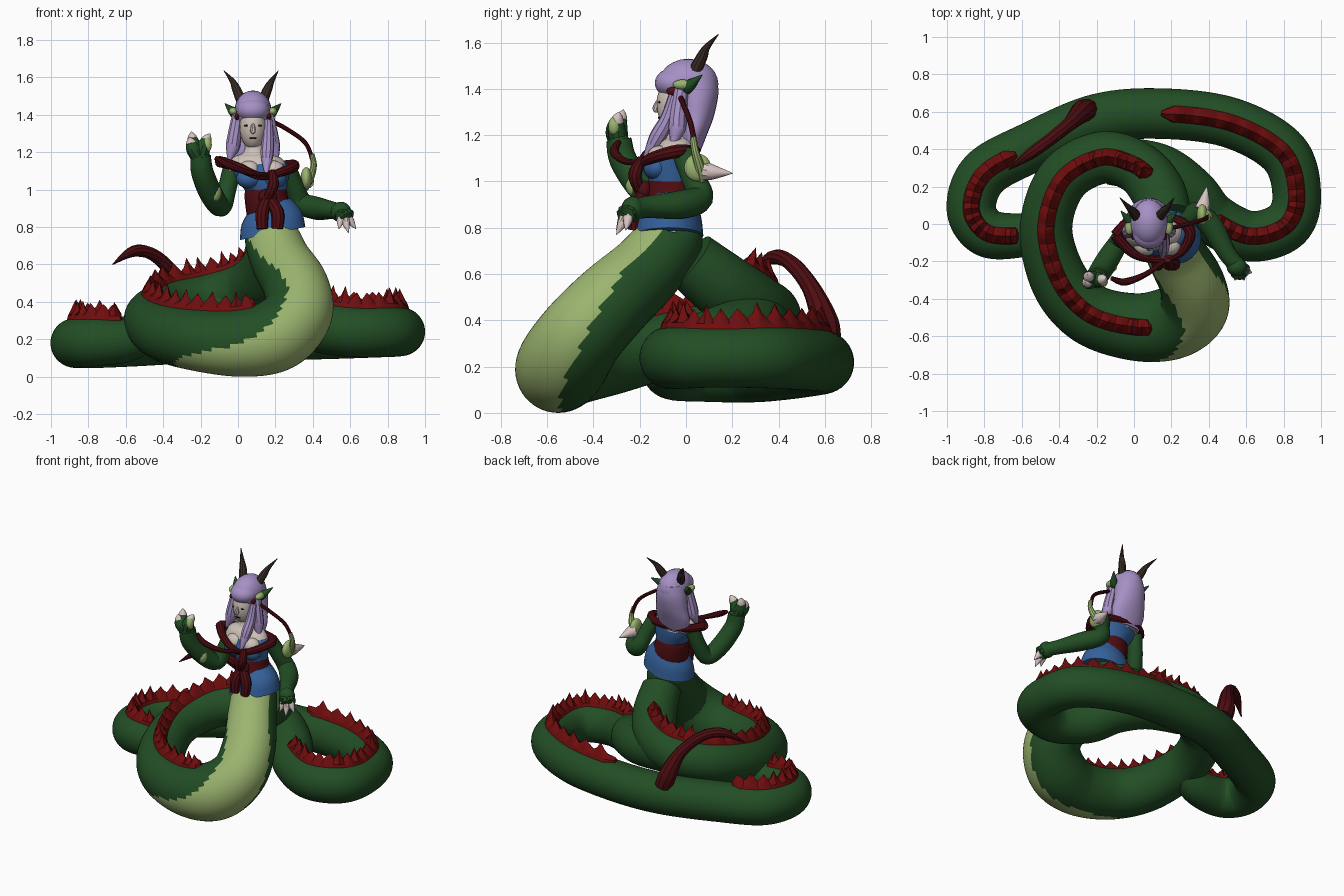
import bpy, bmesh, math, random
from mathutils import Vector

random.seed(4)
cube = bpy.data.objects.get("Cube")
if cube:
    bpy.data.objects.remove(cube)
parts = []


def material(name, *rgb):
    m = bpy.data.materials.new(name)
    m.use_nodes = True
    m.diffuse_color = (*rgb, 1)
    m.node_tree.nodes["Principled BSDF"].inputs["Base Color"].default_value = (*rgb, 1)
    return m


green = material("scale green", .016, .075, .018)
pale = material("belly green", .33, .46, .16)
red = material("fin red", .16, .004, .004)
maroon = material("sash maroon", .075, .004, .006)
lilac = material("hair lilac", .38, .28, .56)
skin = material("skin", .62, .54, .48)
blue = material("cloth blue", .035, .12, .33)
horn = material("horn brown", .045, .026, .02)
ivory = material("claw ivory", .68, .56, .54)


def add_mesh(name, verts, faces, *mats):
    me = bpy.data.meshes.new(name)
    me.from_pydata([tuple(v) for v in verts], [], faces)
    bm = bmesh.new()
    bm.from_mesh(me)
    bmesh.ops.recalc_face_normals(bm, faces=bm.faces)
    bm.to_mesh(me)
    bm.free()
    ob = bpy.data.objects.new(name, me)
    bpy.context.collection.objects.link(ob)
    for m in mats:
        me.materials.append(m)
    parts.append(ob)
    return ob


def spline(points, steps):
    """Catmull-Rom samples through points of any dimension."""
    p = [Vector(q) for q in points]
    p = [p[0]] + p + [p[-1]]
    out = []
    for a, b, c, d in zip(p, p[1:], p[2:], p[3:]):
        for k in range(steps):
            t = k / steps
            out.append(b + ((c - a) * t + (a * 2 - b * 5 + c * 4 - d) * t * t
                            + (b * 3 - a - c * 3 + d) * t ** 3) / 2)
    return out + [p[-1]]


def skin_rings(name, rings, *mats):
    n = len(rings[0])
    faces = [(i * n + j, i * n + (j + 1) % n, (i + 1) * n + (j + 1) % n, (i + 1) * n + j)
             for i in range(len(rings) - 1) for j in range(n)]
    faces += [tuple(range(n)), tuple(range((len(rings) - 1) * n, len(rings) * n))]
    return add_mesh(name, [v for r in rings for v in r], faces, *mats)


def tangent(s, i):
    return (s[min(i + 1, len(s) - 1)] - s[max(i - 1, 0)]).to_3d().normalized()


def tube(name, points, mat, sides=10, steps=5, extra=()):
    """Round sweep along points of (x, y, z, radius)."""
    s = spline(points, steps)
    t = tangent(s, 0)
    side = t.orthogonal().normalized()
    rings = []
    for i, p in enumerate(s):
        new = tangent(s, i)
        side = t.rotation_difference(new) @ side
        t = new
        up = t.cross(side)
        rings.append([p.to_3d() + (side * math.cos(a) + up * math.sin(a)) * p[3]
                      for a in (math.tau * j / sides for j in range(sides))])
    return skin_rings(name, rings, mat, *extra)


def loft(name, points, mat, tilt=0, sides=24, steps=4):
    """Stacked ellipses given as (x, y, z, radius x, radius y)."""
    return skin_rings(name, [[(p[0] + p[3] * math.cos(a), p[1] + p[4] * math.sin(a),
                               p[2] + tilt * math.cos(a))
                              for a in (math.tau * j / sides for j in range(sides))]
                             for p in spline(points, steps)], mat)


def ball(name, loc, size, mat):
    bpy.ops.mesh.primitive_uv_sphere_add(segments=20, ring_count=12, radius=1, location=loc)
    ob = bpy.context.object
    ob.name, ob.scale = name, size
    ob.data.materials.append(mat)
    parts.append(ob)


# Serpent body: a front coil that circles back up behind the waist, then the tail loops
STEPS, SIDES = 12, 48
coil = [(.18, -.07, .82, .1), (.18, -.07, .75, .145), (.23, -.17, .62, .16),
        (.31, -.32, .48, .175), (.32, -.45, .34, .185), (.2, -.53, .22, .195),
        (0, -.55, .18, .18), (-.24, -.48, .2, .165), (-.4, -.3, .24, .155),
        (-.47, -.02, .31, .14), (-.38, .24, .37, .14), (-.17, .355, .41, .14),
        (.02, .3, .46, .14), (.13, .17, .54, .145), (.18, .02, .66, .13)]
tail = [(-.12, .34, .39, .13), (.13, .29, .37, .14), (.3, .17, .33, .14), (.42, .03, .27, .138),
        (.62, -.065, .24, .135), (.81, -.01, .24, .135), (.87, .15, .24, .13),
        (.8, .38, .24, .135), (.52, .54, .23, .135), (.15, .59, .22, .135),
        (-.2, .56, .21, .135), (-.55, .41, .19, .135), (-.8, .27, .18, .135),
        (-.87, .08, .18, .132), (-.78, -.05, .185, .13), (-.58, -.06, .2, .115),
        (-.45, -.04, .3, .1)]
body = tube("front_coil", coil, green, SIDES, STEPS, [pale])
tube("tail_loops", tail, green, SIDES, STEPS)

# Belly scales: faces turned to the belly direction, which rolls along the body
belly = spline([(0, -1, .2, .2), (.3, -.9, .3, .4), (.5, -.8, .1, .5),
                (.15, -.6, -.7, .65), (0, -.5, -.8, 1)], STEPS * 2)
for f in body.data.polygons:
    ring = f.index // SIDES
    if ring < len(belly):
        k = belly[ring]
        f.material_index = int(f.normal.dot(k.to_3d().normalized()) > k[3])


# Jagged back fins along stretches of the body
def fin(name, path, start, end):
    s = spline(path, STEPS)
    a, b = int(start * STEPS), int(end * STEPS)
    rings = []
    for i in range(a, b + 1):
        p, t = s[i], tangent(s, i)
        up = (Vector((0, 0, 1)) - t * t.z).normalized()
        side = t.cross(up)
        c = p.to_3d() + up * p[3]
        ends = min(1, (min(i - a, b - i) + 1) / 3)
        h = (random.uniform(.075, .105), .06, .035, .055)[i % 4] * ends
        w = .048 * ends
        rings.append([c - side * w - up * .02, c - side * w * .8 + up * .015, c + up * h,
                      c + side * w * .8 + up * .015, c + side * w - up * .02])
    skin_rings(name, rings, red)


fin("coil_fin", coil, 5.4, 12.9)
fin("left_loop_fin", tail, 2.8, 9)
fin("right_loop_fin", tail, 11.3, 15)

# Curled tail plume
tube("tail_plume", [(-.25, .61, .3, .06), (-.28, .6, .39, .06), (-.34, .54, .54, .04),
                    (-.45, .45, .65, .034), (-.56, .37, .67, .03), (-.67, .29, .6, .003)], maroon)

# Clothing and torso
loft("skirt", [(.185, -.075, .765, .175, .15), (.18, -.07, .85, .16, .135),
               (.17, -.06, .92, .11, .1)], blue, .035)
loft("sash", [(.16, -.06, .86, .113, .105), (.16, -.06, .91, .12, .112),
              (.15, -.06, .97, .115, .108), (.15, -.06, 1.01, .108, .1)], maroon)
loft("bodice", [(.15, -.06, .99, .108, .1), (.13, -.06, 1.06, .14, .11),
                (.12, -.05, 1.12, .16, .1), (.11, -.04, 1.14, .15, .09)], blue)
loft("chest", [(.11, -.05, 1.1, .17, .1), (.1, -.04, 1.17, .13, .08),
               (.09, -.03, 1.2, .06, .055), (.08, -.03, 1.28, .04, .045)], skin)
for name, x in (("right", .06), ("left", .19)):
    ball(name + "_bust_cloth", (x, -.125, 1.06), (.07, .06, .055), blue)
    ball(name + "_bust", (x, -.115, 1.1), (.062, .055, .055), skin)
tube("collar", [(-.1, -.06, 1.15, .03), (0, -.16, 1.12, .025), (.13, -.19, 1.07, .02),
                (.25, -.15, 1.1, .025), (.3, -.04, 1.13, .03), (.2, .03, 1.13, .025),
                (0, .03, 1.14, .025), (-.1, -.06, 1.15, .03)], maroon)
ball("sash_knot", (.16, -.18, .96), (.05, .035, .045), maroon)
for name, x in (("right", .13), ("left", .21)):
    tube(name + "_sash_end", [(.16, -.18, .96, .025), (x, -.21, .88, .036), (x, -.22, .79, .03)], maroon)
tube("sash_drape", [(.16, -.2, .96, .025), (.19, -.22, 1.03, .03), (.18, -.19, 1.1, .018)], maroon)
tube("loose_ribbon", [(.16, -.2, 1.08, .012), (.06, -.27, 1.09, .015), (-.05, -.31, 1.13, .02),
                      (-.12, -.29, 1.17, .012)], maroon)

# Head and face
ball("head", (.08, -.045, 1.335), (.072, .082, .12), skin)
tube("nose", [(.08, -.115, 1.36, .006), (.08, -.13, 1.315, .015), (.08, -.12, 1.3, .004)], skin)
ball("mouth", (.08, -.115, 1.275), (.02, .006, .005), maroon)
for name, sx in (("right", -1), ("left", 1)):
    ball(name + "_eye", (.08 + sx * .032, -.115, 1.342), (.017, .005, .005), horn)
    tube(name + "_horn", [(.075 + sx * .06, .04, 1.48, .028), (.075 + sx * .085, .07, 1.54, .024),
                          (.075 + sx * .105, .09, 1.58, .015), (.07 + sx * .145, .14, 1.635, .002)], horn)
    tube(name + "_ear", [(.08 + sx * .07, -.02, 1.39, .02), (.08 + sx * .1, .01, 1.41, .028),
                         (.08 + sx * .15, .07, 1.46, .002)], green)
    ball(name + "_inner_ear", (.08 + sx * .105, -.015, 1.418), (.024, .042, .022), pale)
    ball(name + "_headband_knot", (.08 + sx * .085, -.055, 1.39), (.013, .03, .018), maroon)

# Hair
ball("hair_cap", (.08, .01, 1.42), (.1, .13, .11), lilac)
ball("fringe", (.08, -.045, 1.425), (.09, .09, .068), lilac)
loft("back_hair", [(.08, .04, 1.46, .085, .09), (.08, .05, 1.38, .105, .09), (.08, .045, 1.28, .115, .075),
                   (.08, .03, 1.2, .125, .06), (.08, .02, 1.11, .1, .035)], lilac)
for name, sx in (("right", -1), ("left", 1)):
    tube(name + "_side_lock", [(.08 + sx * .08, -.02, 1.4, .032), (.08 + sx * .1, -.035, 1.28, .038),
                               (.08 + sx * .11, -.04, 1.22, .036), (.08 + sx * .13, -.06, 1.15, .006)], lilac)
tube("front_lock", [(.16, -.05, 1.37, .025), (.16, -.08, 1.27, .032), (.155, -.13, 1.18, .034),
                    (.15, -.19, 1.07, .004)], lilac)

# Arms
tube("right_arm", [(-.03, -.03, 1.12, .05), (-.06, -.06, 1, .05), (-.09, -.11, .91, .055),
                   (-.14, -.19, .97, .062), (-.19, -.27, 1.09, .06), (-.2, -.29, 1.18, .055)], green, 16)
tube("left_arm", [(.26, -.01, 1.12, .05), (.3, .03, 1.02, .052), (.34, .06, .93, .058),
                  (.42, -.02, .9, .062), (.5, -.16, .89, .048), (.55, -.22, .88, .045)], green, 16)
ball("forearm_patch", (-.125, -.225, .985), (.035, .035, .05), pale)
ball("hand_patch", (-.165, -.31, 1.24), (.025, .026, .04), pale)


# Clawed hands
def hand(name, palm, tips, bulge, width, claw):
    palm, bulge = Vector(palm), Vector(bulge)
    ball(name + "_palm", palm, (.055, .05, .055), green)
    for i, tip in enumerate(Vector(t) for t in tips):
        mid = palm.lerp(tip, .45) + bulge
        end = palm.lerp(tip, claw) + bulge * .6
        tube(f"{name}_finger_{i}", [(*palm, width), (*mid, width), (*end, width * .7)], green)
        tube(f"{name}_claw_{i}", [(*end, width * .72), (*end.lerp(tip, .5), width * .5), (*tip, .002)], ivory)


hand("right_hand", (-.2, -.29, 1.16),
     [(-.25, -.27, 1.31), (-.26, -.31, 1.28), (-.15, -.29, 1.3)], (-.01, -.01, 0), .04, .74)
hand("left_hand", (.55, -.23, .88),
     [(.54, -.3, .79), (.59, -.3, .77), (.63, -.26, .79)], (.01, -.01, .015), .038, .32)

# Braided cord with a pointed charm
tube("cord", [(.15, -.03, 1.38, .012), (.25, -.01, 1.33, .012), (.36, .02, 1.25, .012),
              (.4, .04, 1.15, .012)], maroon)
tube("cord_tip", [(.395, .03, 1.19, .013), (.405, .04, 1.13, .017), (.385, .06, 1.06, .022),
                  (.36, .07, 1, .015)], pale)
ball("charm", (.365, .05, 1.06), (.03, .058, .06), pale)
tube("charm_spike", [(.365, .08, 1.045, .042), (.375, .12, 1.04, .032), (.39, .2, 1.035, .002)], ivory)

# Soft shading with crisp edges
bpy.ops.object.select_all(action="DESELECT")
for ob in parts:
    ob.select_set(True)
bpy.context.view_layer.objects.active = body
bpy.ops.object.shade_smooth_by_angle(angle=math.radians(35))
